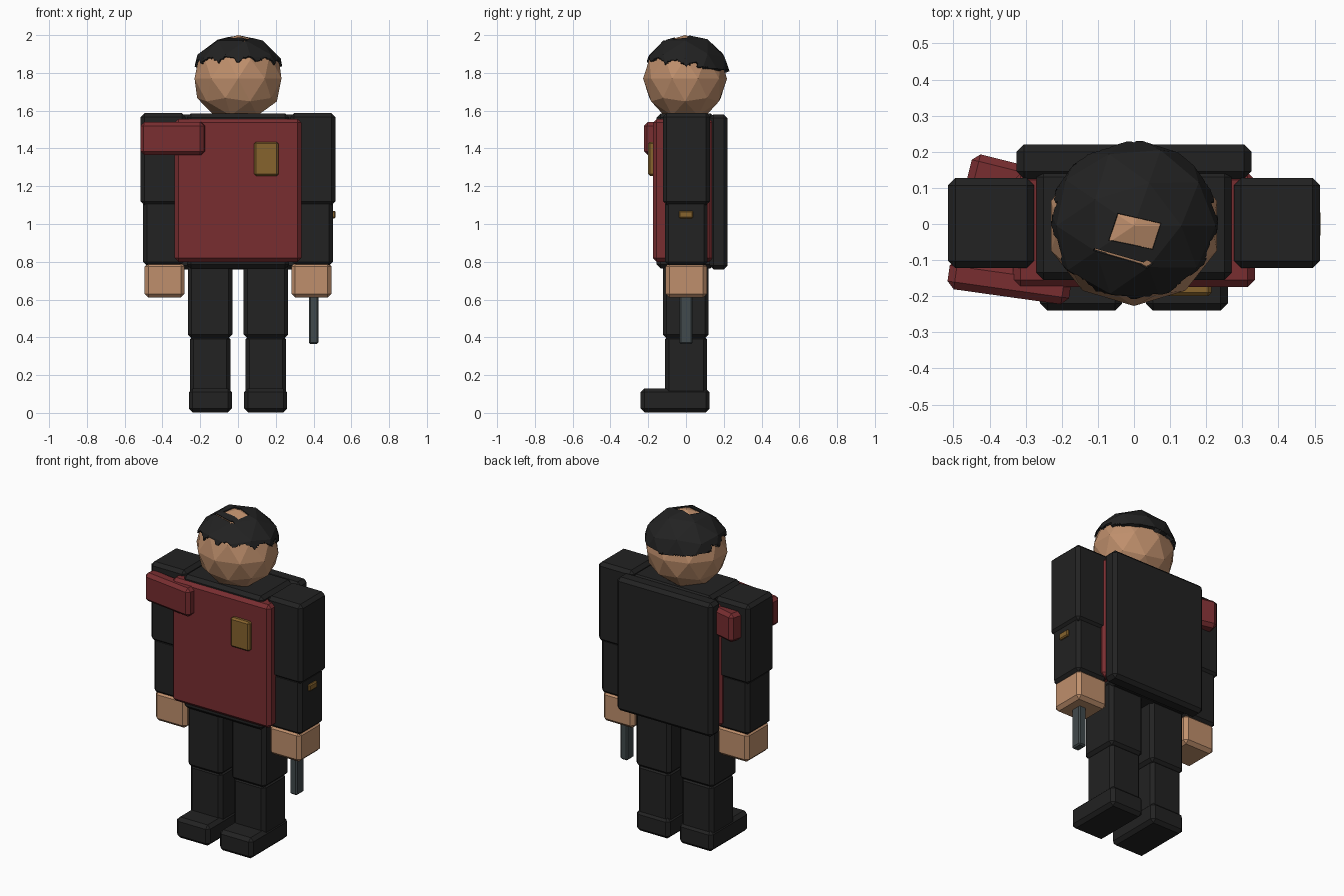
import bpy, bmesh
from math import atan2, sin, radians
from mathutils import Vector

if "Cube" in bpy.data.objects:
    bpy.data.objects.remove(bpy.data.objects["Cube"])


def material(name, r, g, b):
    m = bpy.data.materials.new(name)
    m.use_nodes = True
    m.diffuse_color = (r, g, b, 1)
    m.node_tree.nodes["Principled BSDF"].inputs["Base Color"].default_value = (r, g, b, 1)
    return m


BLACK = material("charcoal cloth", .016, .016, .016)
RED = material("dark red", .19, .027, .03)
SKIN = material("skin", .52, .275, .15)
GOLD = material("brass", .24, .125, .026)
STEEL = material("grey steel", .053, .068, .072)


def finish(name, bm, mat):
    mesh = bpy.data.meshes.new(name)
    bm.to_mesh(mesh)
    bm.free()
    mesh.materials.append(mat)
    ob = bpy.data.objects.new(name, mesh)
    bpy.context.collection.objects.link(ob)
    return ob


def block(name, xs, ys, zs, mat, bevel=.02, turn=0):
    """Chamfered box spanning the three ranges, turned about its own vertical axis."""
    bm = bmesh.new()
    bmesh.ops.create_cube(bm, size=1)
    spans = (xs, ys, zs)
    bmesh.ops.scale(bm, vec=[b - a for a, b in spans], verts=bm.verts)
    bmesh.ops.bevel(bm, geom=bm.edges[:], offset=bevel, segments=1, affect='EDGES')
    ob = finish(name, bm, mat)
    ob.location = [(a + b) / 2 for a, b in spans]
    ob.rotation_euler.z = radians(turn)
    return ob


# Torso: inner body, vest and back panel
block("torso", (-.27, .27), (-.155, .15), (.765, 1.585), BLACK)
block("vest", (-.335, .335), (-.175, .142), (.80, 1.557), RED)
block("back_panel", (-.325, .325), (.125, .22), (.76, 1.58), BLACK)

# Limbs on both sides
for side, s in (("left", 1), ("right", -1)):
    def limb(part, inner, outer, ys, zs, mat=BLACK):
        block(side + "_" + part, sorted((s * inner, s * outer)), ys, zs, mat)

    limb("upper_arm", .277, .515, (-.122, .127), (1.10, 1.587))
    limb("forearm", .287, .503, (-.112, .115), (.78, 1.125))
    limb("hand", .283, .495, (-.108, .11), (.61, .795), SKIN)
    limb("thigh", .03, .265, (-.122, .12), (.395, .82))
    limb("shin", .04, .255, (-.11, .112), (.05, .41))
    limb("foot", .033, .26, (-.24, .125), (.003, .13))

# Shoulder wrap, badge, cuff stud and baton
block("wrap_front", (-.515, -.175), (-.202, -.118), (1.365, 1.54), RED, turn=-8)
block("wrap_back", (-.46, -.26), (.07, .175), (1.365, 1.54), RED, turn=-14)
block("badge", (.085, .215), (-.2, -.16), (1.255, 1.435), GOLD, .01)
block("cuff_stud", (.49, .516), (-.037, .037), (1.03, 1.07), GOLD, .006)
block("baton", (.375, .425), (-.035, .035), (.365, .65), STEEL, .008)

# Faceted head
CENTER = Vector((0, -.005, 1.77))
RADII = Vector((.242, .222, .23))


def ball(grow):
    bm = bmesh.new()
    bmesh.ops.create_icosphere(bm, subdivisions=2, radius=1)
    for v in bm.verts:
        n = v.co.copy()
        v.co = CENTER + n * RADII + n * grow(n)
    return bm


finish("head", ball(lambda n: 0), SKIN)

# Hair cap: a shell fuller at the back, with a scalloped hairline
hair = ball(lambda n: .003 + .008 * (1 - max(n.z, 0) ** 4) + .016 * max(n.y, 0))
bmesh.ops.bisect_plane(hair, geom=hair.verts[:] + hair.edges[:] + hair.faces[:],
                       plane_co=(0, 0, 1.79), plane_no=(0, 0, 1), clear_inner=True)
bmesh.ops.triangulate(hair, faces=hair.faces[:])
bmesh.ops.subdivide_edges(hair, edges=hair.edges[:], cuts=9, use_grid_fill=True)


def below_hairline(c):
    scallop = .028 * abs(sin(6 * atan2(c.x, -c.y))) if c.y < .06 else .006
    return c.z < 1.835 - .115 * c.y + scallop


bmesh.ops.delete(hair, geom=[f for f in hair.faces
                             if below_hairline(f.calc_center_median())], context='FACES')

# Bald crown patch and parting, cut through the cap (counter-clockwise outlines)
crown = [(-.07, -.045), (.052, -.07), (.075, .002), (-.045, .03)]
parting = [(-.113, -.074), (.03, -.115), (.032, -.108), (-.111, -.067)]
parting_end = [(.018, -.113), (.035, -.124), (.053, -.11), (.036, -.1)]
for outline in (crown, parting, parting_end):
    sides = []
    for (ax, ay), (bx, by) in zip(outline, outline[1:] + outline[:1]):
        sides.append((Vector((ax, ay, 0)), Vector((ay - by, bx - ax, 0)).normalized()))
    for co, no in sides:
        top = [f for f in hair.faces if f.calc_center_median().z > 1.9]
        geom = list({v for f in top for v in f.verts}) + list({e for f in top for e in f.edges}) + top
        bmesh.ops.bisect_plane(hair, geom=geom, plane_co=co, plane_no=no)
    inside = [f for f in hair.faces if f.calc_center_median().z > 1.9
              and all((f.calc_center_median() - co).dot(no) > 0 for co, no in sides)]
    bmesh.ops.delete(hair, geom=inside, context='FACES')

cap = finish("hair", hair, BLACK)
shell = cap.modifiers.new("thickness", 'SOLIDIFY')
shell.thickness = .03
shell.offset = -1
